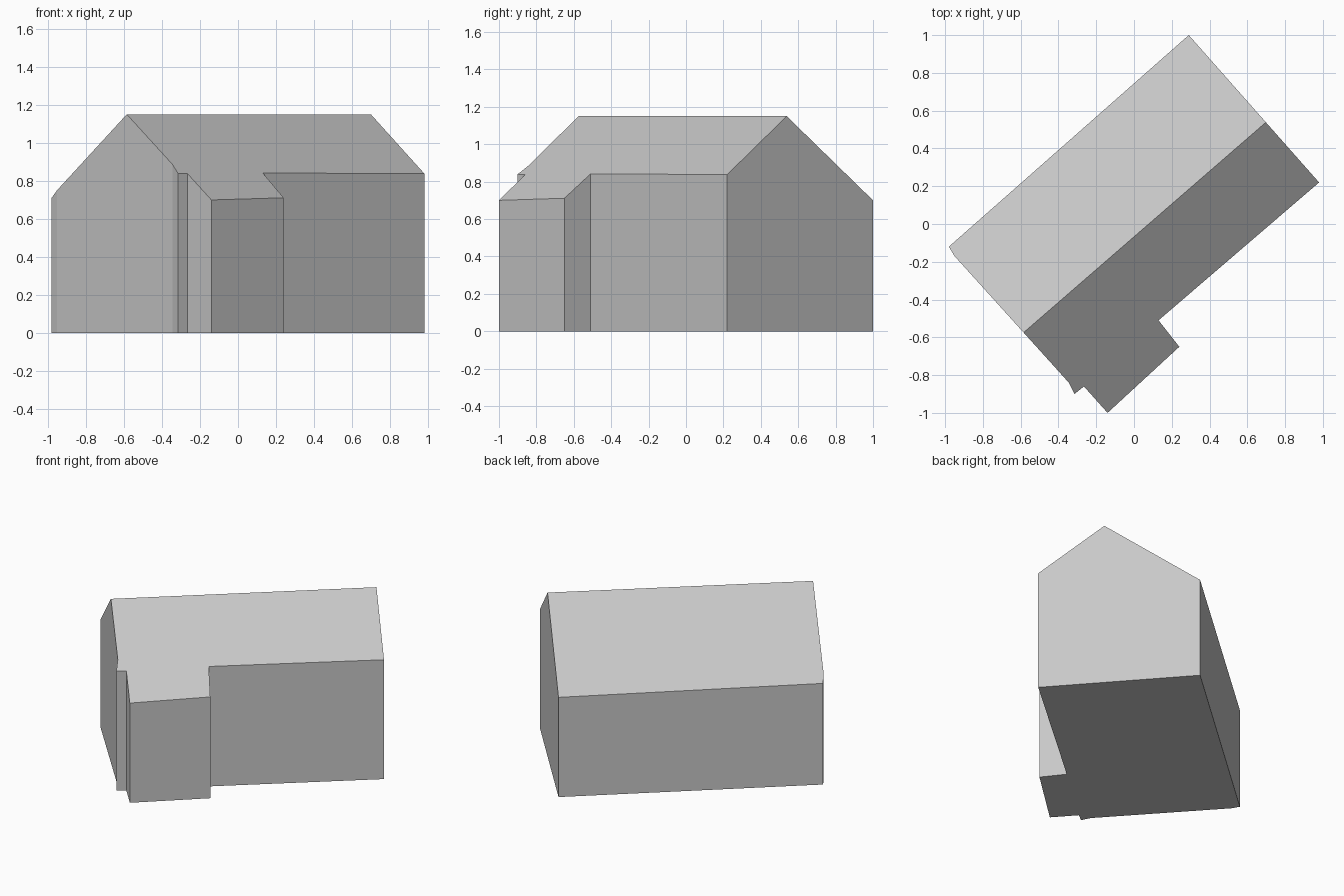
import bpy
import bmesh
from mathutils import Vector

if "Cube" in bpy.data.objects:
    bpy.data.objects.remove(bpy.data.objects["Cube"], do_unlink=True)

# Flat plaster colour
grey = bpy.data.materials.new("light_grey")
grey.use_nodes = True
color = (0.58, 0.58, 0.58, 1)
grey.diffuse_color = color
grey.node_tree.nodes["Principled BSDF"].inputs["Base Color"].default_value = color

# Ground plan: long house with a projecting wing and a small wall pier
plan = [(0.29, 1.0), (-0.98, -0.12), (-0.95, -0.17), (-0.345, -0.84),
        (-0.315, -0.90), (-0.265, -0.86), (-0.14, -1.0), (0.24, -0.65),
        (0.13, -0.51), (0.98, 0.22)]
ridge_a = Vector((-0.585, -0.575, 1.15))
ridge_b = Vector((0.70, 0.54, 1.15))
eaves = [Vector((-0.14, -1.0, 0.70)), Vector((0.29, 1.0, 0.70))]

# Walls: raise the plan well above the ridge
bm = bmesh.new()
floor = bm.faces.new([bm.verts.new((x, y, 0)) for x, y in plan])
raised = bmesh.ops.extrude_face_region(bm, geom=[floor], use_keep_orig=True)
top = [v for v in raised["geom"] if isinstance(v, bmesh.types.BMVert)]
bmesh.ops.translate(bm, verts=top, vec=(0, 0, 2))


def cut_roof(eave):
    """Slice off everything above one roof slope and close it."""
    normal = (ridge_b - ridge_a).cross(eave - ridge_a).normalized()
    if normal.z < 0:
        normal.negate()
    cut = bmesh.ops.bisect_plane(
        bm, geom=bm.verts[:] + bm.edges[:] + bm.faces[:],
        plane_co=ridge_a, plane_no=normal, clear_outer=True)
    rim = [e for e in cut["geom_cut"]
           if isinstance(e, bmesh.types.BMEdge) and e.is_boundary]
    bmesh.ops.contextual_create(bm, geom=rim)


for eave in eaves:
    cut_roof(eave)
bmesh.ops.recalc_face_normals(bm, faces=bm.faces[:])

# House shell
mesh = bpy.data.meshes.new("house_shell")
bm.to_mesh(mesh)
bm.free()
mesh.materials.append(grey)
house = bpy.data.objects.new("house_shell", mesh)
bpy.context.collection.objects.link(house)
